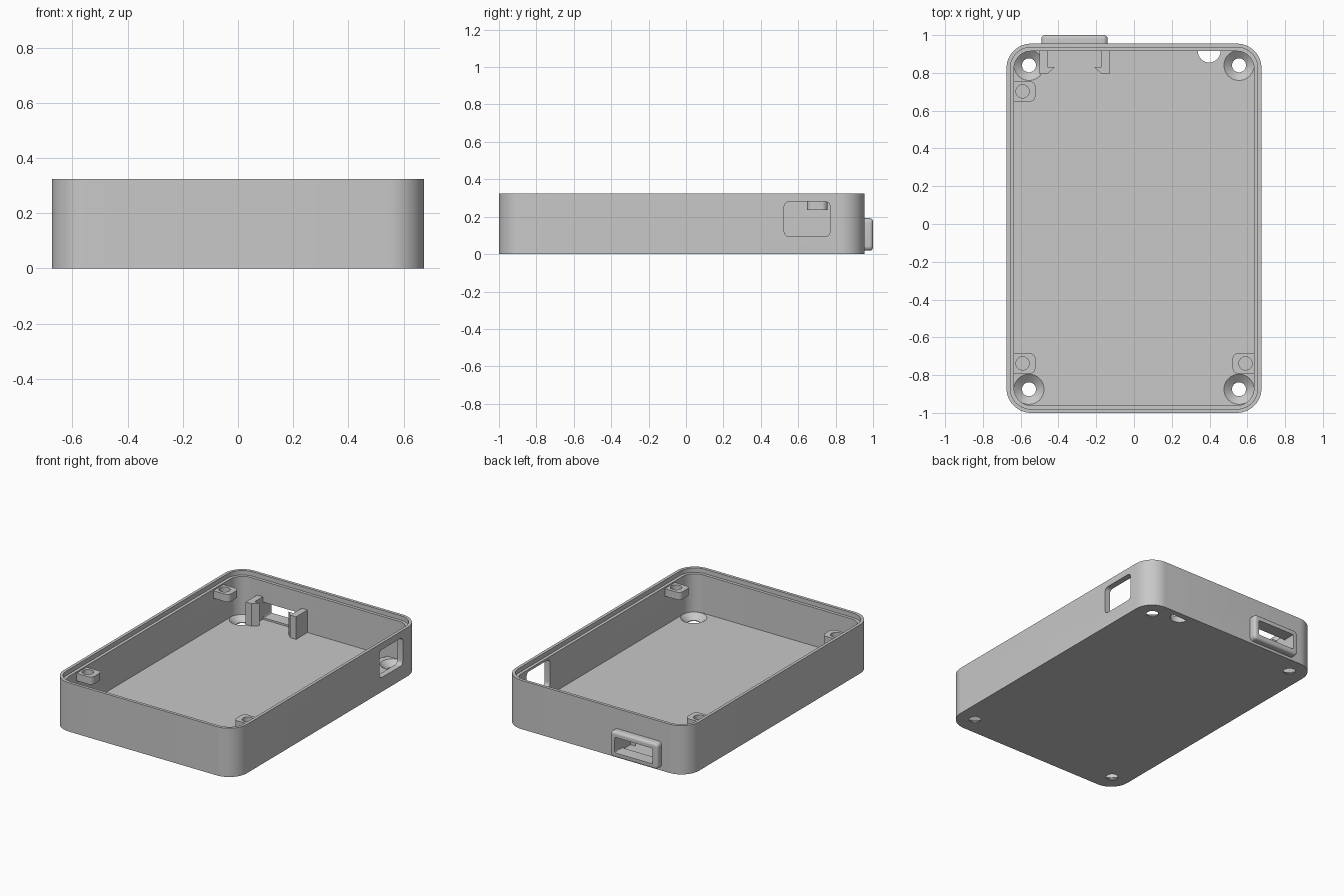
import bpy, bmesh, math

cube = bpy.data.objects.get("Cube")
if cube:
    bpy.data.objects.remove(cube, do_unlink=True)

grey = bpy.data.materials.new("light grey plastic")
grey.use_nodes = True
colour = (0.58, 0.58, 0.58, 1)
grey.diffuse_color = colour
grey.node_tree.nodes["Principled BSDF"].inputs["Base Color"].default_value = colour

AXES = {"X": lambda u, v, d: (d, u, v),
        "Y": lambda u, v, d: (u, d, v),
        "Z": lambda u, v, d: (u, v, d)}


def make_object(name, bm):
    bmesh.ops.recalc_face_normals(bm, faces=bm.faces)
    mesh = bpy.data.meshes.new(name)
    bm.to_mesh(mesh)
    bm.free()
    mesh.materials.append(grey)
    obj = bpy.data.objects.new(name, mesh)
    bpy.context.collection.objects.link(obj)
    return obj


def extrude_outline(name, outline, axis, low, high, bevel=0):
    """Prism of a 2D outline along an axis, optionally rounding its far end."""
    bm = bmesh.new()
    base = bm.faces.new([bm.verts.new(AXES[axis](u, v, low)) for u, v in outline])
    ext = bmesh.ops.extrude_face_region(bm, geom=[base], use_keep_orig=True)
    top = [g for g in ext["geom"] if isinstance(g, bmesh.types.BMVert)]
    index = "XYZ".index(axis)
    for v in top:
        v.co[index] = high
    if bevel:
        rim = [e for e in bm.edges if all(v in top for v in e.verts)]
        bmesh.ops.bevel(bm, geom=rim, offset=bevel, segments=5,
                        profile=0.5, affect="EDGES")
    return make_object(name, bm)


def rounded_box(name, u0, u1, v0, v1, radius, axis, low, high, steps=8, bevel=0):
    corners = [(u1 - radius, v1 - radius), (u0 + radius, v1 - radius),
               (u0 + radius, v0 + radius), (u1 - radius, v0 + radius)]
    outline = []
    for i, (cu, cv) in enumerate(corners):
        for s in range(steps + 1):
            a = (i + s / steps) * math.pi / 2
            outline.append((cu + radius * math.cos(a), cv + radius * math.sin(a)))
    return extrude_outline(name, outline, axis, low, high, bevel)


def cone(name, x, y, r_low, r_high, low, high):
    bm = bmesh.new()
    bmesh.ops.create_cone(bm, cap_ends=True, segments=40, radius1=r_low,
                          radius2=r_high, depth=high - low)
    bmesh.ops.translate(bm, verts=bm.verts, vec=(x, y, (low + high) / 2))
    return make_object(name, bm)


def cut(target, cutter, keep=False):
    mod = target.modifiers.new("cut", "BOOLEAN")
    mod.operation = "DIFFERENCE"
    mod.solver = "EXACT"
    mod.object = cutter
    bpy.context.view_layer.objects.active = target
    bpy.ops.object.modifier_apply(modifier=mod.name)
    if not keep:
        bpy.data.objects.remove(cutter, do_unlink=True)


def smooth(obj):
    bpy.ops.object.select_all(action="DESELECT")
    obj.select_set(True)
    bpy.context.view_layer.objects.active = obj
    bpy.ops.object.shade_smooth_by_angle(angle=math.radians(30))


X, FRONT, BACK, HEIGHT = 0.675, -1.0, 0.955, 0.325
WALL, FLOOR, STEP = 0.04, 0.04, 0.02


def tray_outline(name, inset, low, high):
    return rounded_box(name, -X + inset, X - inset, FRONT + inset, BACK - inset,
                       0.13 - inset, "Z", low, high, steps=12)


# Open tray with a stepped rim
tray = tray_outline("tray", 0, 0, HEIGHT)
cut(tray, tray_outline("cavity", WALL, FLOOR, 0.5))
cut(tray, tray_outline("rim_step", STEP, HEIGHT - 0.03, 0.5))

# Countersunk screw holes in the floor corners
for sx in (-1, 1):
    for y in (-0.875, 0.84):
        cut(tray, cone("countersink", sx * 0.556, y, 0.037, 0.081, 0.005, FLOOR + 0.001))
        cut(tray, cone("screw_hole", sx * 0.556, y, 0.037, 0.037, -0.1, 0.03))

# Half-round floor notch against the back wall
arc = [(0.398 + 0.06 * math.cos(a), BACK - WALL + 0.06 * math.sin(a))
       for a in (math.pi * (1 + i / 20) for i in range(21))]
cut(tray, extrude_outline("floor_notch", arc, "Z", -0.1, 0.1))

# Window in the left wall
cut(tray, rounded_box("window", 0.525, 0.77, 0.095, 0.28, 0.025, "X", 0.55, 0.8))

# Connector surround on the back wall, with its opening through the wall
PORT = -0.315
bezel = rounded_box("port_bezel", PORT - 0.175, PORT + 0.175, 0.018, 0.192,
                    0.025, "Y", BACK - 0.01, 1.0, bevel=0.018)
opening = rounded_box("opening", PORT - 0.14, PORT + 0.14, 0.052, 0.155,
                      0.008, "Y", 0.85, 1.1, steps=3)
cut(bezel, opening, keep=True)
cut(tray, opening)
parts = [tray, bezel]

# Pair of snap hooks behind the opening
hook = [(0.186, 0.925), (0.143, 0.925), (0.143, 0.83),
        (0.106, 0.83), (0.143, 0.795), (0.186, 0.795)]
for side, label in ((-1, "right"), (1, "left")):
    outline = [(PORT + side * u, v) for u, v in hook]
    parts.append(extrude_outline(label + "_snap_hook", outline, "Z", FLOOR - 0.005, 0.19))

# Lid screw tabs near the rim
for label, side, y in (("back_right", -1, 0.702), ("front_right", -1, -0.738),
                       ("front_left", 1, -0.738)):
    inner, outer = side * 0.522, side * 0.667
    tab = rounded_box(label + "_screw_tab", min(inner, outer), max(inner, outer),
                      y - 0.054, y + 0.054, 0.03, "Z", 0.235, 0.285)
    cut(tab, cone("tab_hole", side * 0.59, y, 0.035, 0.035, 0.1, 0.5))
    parts.append(tab)

for part in parts:
    smooth(part)
